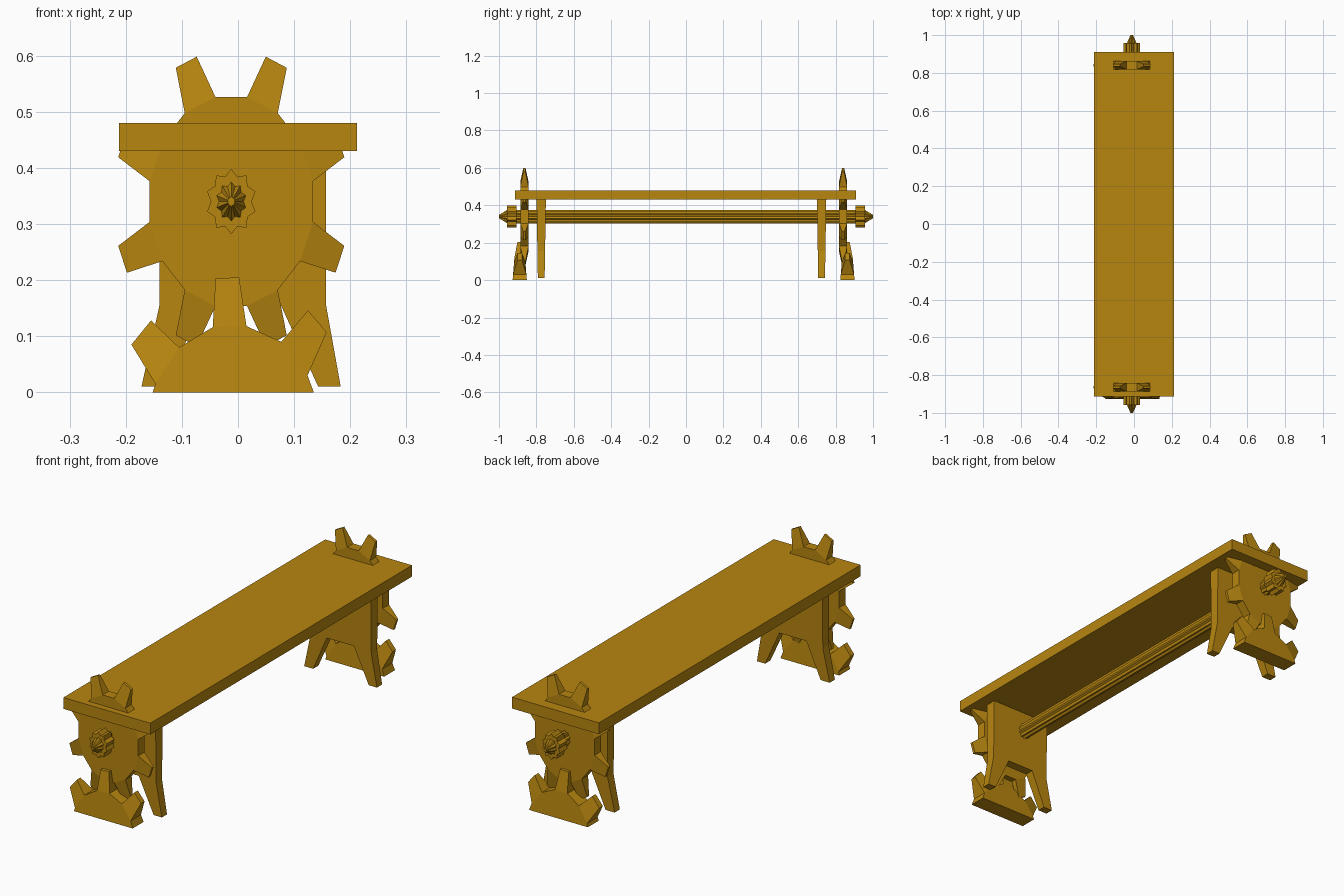
import bpy, bmesh, math

if "Cube" in bpy.data.objects:
    bpy.data.objects.remove(bpy.data.objects["Cube"])

SQ = 0.78          # everything round is squashed sideways
CX, CZ = -0.012, 0.34

gold = bpy.data.materials.new("gold")
gold.diffuse_color = (0.48, 0.24, 0.005, 1)
gold.use_nodes = True
gold.node_tree.nodes["Principled BSDF"].inputs["Base Color"].default_value = gold.diffuse_color


def finish(bm, name):
    bmesh.ops.recalc_face_normals(bm, faces=bm.faces)
    me = bpy.data.meshes.new(name)
    bm.to_mesh(me)
    bm.free()
    me.materials.append(gold)
    ob = bpy.data.objects.new(name, me)
    bpy.context.collection.objects.link(ob)
    return ob


def plate(name, pts, y, thick, teeth=None, tip=0.01):
    """XZ outline extruded along y; teeth maps an edge index to two tip points."""
    teeth = teeth or {}
    bm = bmesh.new()
    f = [bm.verts.new((x, y - thick(z), z)) for x, z in pts]
    b = [bm.verts.new((x, y + thick(z), z)) for x, z in pts]
    bm.faces.new(f)
    bm.faces.new(b)
    n = len(pts)
    for i in range(n):
        j = (i + 1) % n
        ring = (f[i], f[j], b[j], b[i])
        if i not in teeth:
            bm.faces.new(ring)
            continue
        (x0, z0), (x1, z1) = teeth[i]
        cap = [bm.verts.new(c) for c in ((x0, y - tip, z0), (x1, y - tip, z1),
                                         (x1, y + tip, z1), (x0, y + tip, z0))]
        for k in range(4):
            m = (k + 1) % 4
            bm.faces.new((ring[k], ring[m], cap[m], cap[k]))
        bm.faces.new(cap)
    return finish(bm, name)


def polar(r, deg):
    a = math.radians(deg)
    return CX + SQ * r * math.cos(a), CZ + r * math.sin(a)


def fluted(name, stations, ribs=10, dip=0.8):
    """Star section swept along y through (y, radius) stations."""
    bm = bmesh.new()
    rings = []
    for y, r in stations:
        ring = []
        for k in range(2 * ribs):
            x, z = polar(r * (dip if k % 2 else 1), 90 + k * 180 / ribs)
            ring.append(bm.verts.new((x, y, z)))
        rings.append(ring)
    for p, q in zip(rings, rings[1:]):
        for k in range(2 * ribs):
            m = (k + 1) % (2 * ribs)
            bm.faces.new((p[k], p[m], q[m], q[k]))
    bm.faces.new(rings[0])
    bm.faces.new(rings[-1])
    return finish(bm, name)


# Seat plank
plate("seat", [(-0.212, 0.43), (0.212, 0.43), (0.212, 0.48), (-0.212, 0.48)],
      -0.002, lambda z: 0.912)

# Eight-toothed gears through the seat ends
gear_pts, gear_teeth = [], {}
for k in range(8):
    a = 22.5 + 45 * k
    gear_teeth[len(gear_pts)] = (polar(0.27, a - 5.5), polar(0.27, a + 5.5))
    gear_pts += [polar(0.19, a - 11.5), polar(0.19, a + 11.5)]

# Half-gear feet with three teeth
foot_pts = [(-0.152, 0), (0.135, 0), (0.124, 0.03), (0.077, 0.09), (0.015, 0.118),
            (-0.045, 0.116), (-0.105, 0.08), (-0.147, 0.015)]
foot_teeth = {2: ((0.158, 0.107), (0.125, 0.146)),
              4: ((0.002, 0.205), (-0.040, 0.203)),
              6: ((-0.155, 0.128), (-0.190, 0.085))}

# Notched leg panels
leg_pts = [(-0.172, 0.01), (-0.128, 0.01), (-0.06, 0.165), (0.072, 0.165), (0.143, 0.01),
           (0.183, 0.01), (0.157, 0.155), (0.157, 0.43), (-0.14, 0.43), (-0.14, 0.155)]

for end, gy, fy, ly in (("front", -0.864, -0.889, -0.774), ("back", 0.84, 0.863, 0.725)):
    plate(end + "_gear", gear_pts, gy, lambda z: 0.022, gear_teeth, 0.006)
    plate(end + "_foot", foot_pts, fy, lambda z: 0.038 - 0.08 * z, foot_teeth, 0.012)
    plate(end + "_leg_panel", leg_pts, ly, lambda z: 0.018 + 0.016 * z)

# Fluted axle with pointed ends, and a collar at each end
fluted("axle", [(-1, 0.009), (-0.955, 0.036), (0.955, 0.036), (1, 0.009)])
for s, end in ((-1, "front"), (1, "back")):
    fluted(end + "_collar", [(s * 0.905, 0.058), (s * 0.957, 0.058)])
